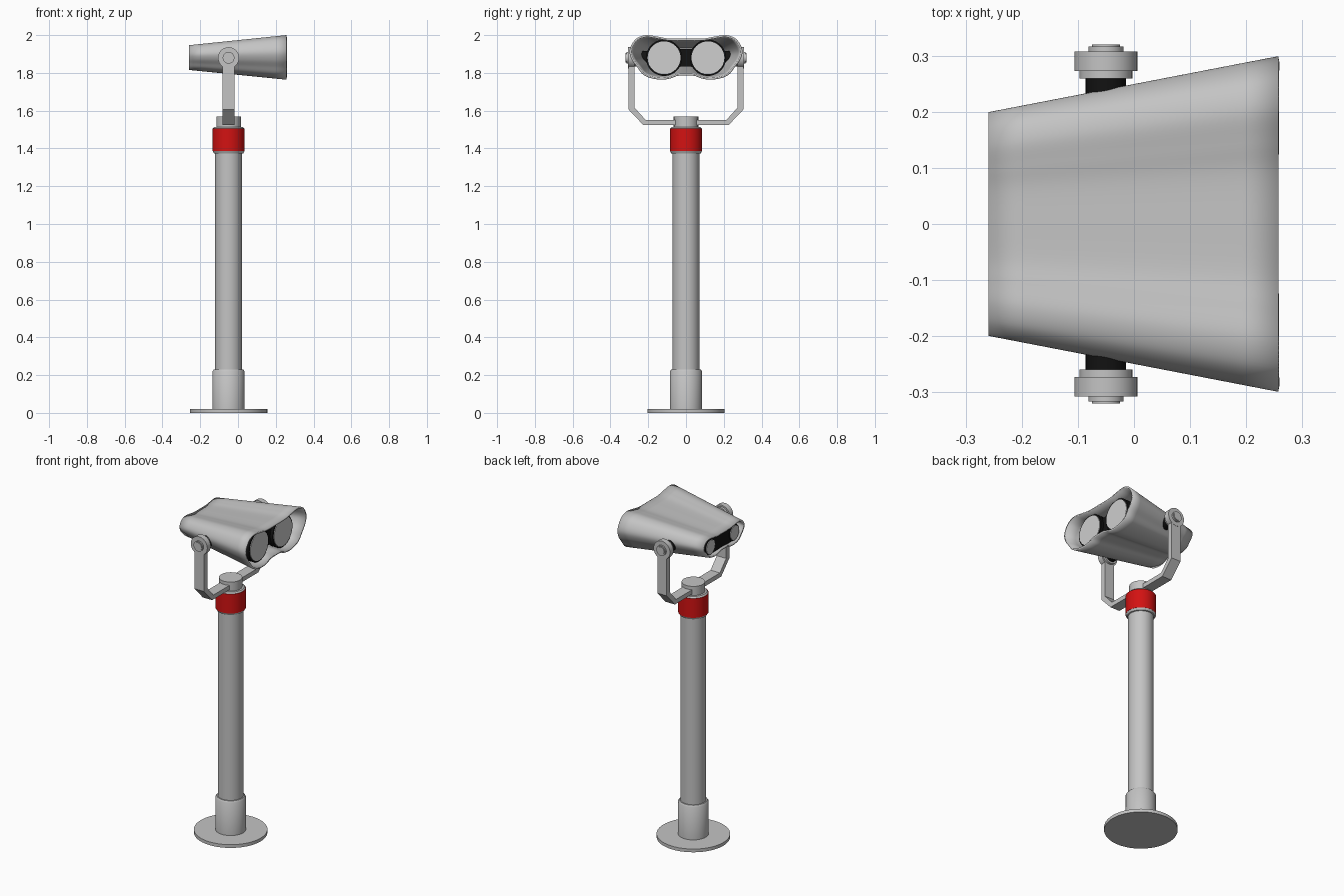
import bpy, bmesh, math
from mathutils import Vector, Matrix

if "Cube" in bpy.data.objects:
    bpy.data.objects.remove(bpy.data.objects["Cube"])

PX, PZ = -0.05, 1.88          # post axis x, pivot height


def mat(name, col):
    m = bpy.data.materials.new(name)
    m.diffuse_color = (*col, 1)
    m.use_nodes = True
    m.node_tree.nodes["Principled BSDF"].inputs["Base Color"].default_value = m.diffuse_color
    return m


GREY = mat("painted grey", (0.55, 0.55, 0.55))
RED = mat("red", (0.65, 0.006, 0.006))
BLACK = mat("black", (0.006, 0.006, 0.006))
GLASS = mat("lens glass", (0.62, 0.62, 0.62))


def finish(bm, name, m, smooth=True):
    bmesh.ops.recalc_face_normals(bm, faces=bm.faces)
    me = bpy.data.meshes.new(name)
    bm.to_mesh(me)
    bm.free()
    ob = bpy.data.objects.new(name, me)
    bpy.context.collection.objects.link(ob)
    me.materials.append(m)
    if smooth:
        bpy.ops.object.select_all(action='DESELECT')
        ob.select_set(True)
        bpy.context.view_layer.objects.active = ob
        bpy.ops.object.shade_smooth_by_angle(angle=math.radians(35))
    return ob


def lathe(name, m, profile, origin, axis=(0, 0, 1), n=48):
    """Closed solid of revolution from (radius, height) pairs along an axis."""
    rot = Vector((0, 0, 1)).rotation_difference(Vector(axis)).to_matrix()
    bm = bmesh.new()
    rings = []
    for r, h in profile:
        rings.append([bm.verts.new(rot @ Vector((r * math.cos(a), r * math.sin(a), h)) + Vector(origin))
                      for a in (2 * math.pi * i / n for i in range(n))])
    for a, b in zip(rings, rings[1:]):
        for i in range(n):
            j = (i + 1) % n
            bm.faces.new((a[i], a[j], b[j], b[i]))
    bm.faces.new(rings[0])
    bm.faces.new(rings[-1])
    return finish(bm, name, m)


def smooth_loop(pts, steps=6):
    """Closed Catmull-Rom loop through the points."""
    out, n = [], len(pts)
    for i in range(n):
        a, b, c, d = (Vector(pts[(i + k) % n]) for k in (-1, 0, 1, 2))
        for s in range(steps):
            t = s / steps
            out.append(0.5 * (2 * b + (c - a) * t + (2 * a - 5 * b + 4 * c - d) * t * t
                              + (3 * b - a - 3 * c + d) * t ** 3))
    return out


# Stand
O = (PX, 0, 0)
lathe("base_plate", GREY, [(0.205, 0), (0.205, 0.02)], O, n=64)
lathe("lower_sleeve", GREY, [(0.085, 0.02), (0.085, 0.22), (0.078, 0.23)], O)
lathe("post", GREY, [(0.0715, 0.2), (0.0715, 1.372), (0.078, 1.374), (0.084, 1.386)], O)
lathe("red_collar", RED, [(0.085, 1.386), (0.085, 1.505)], O)
lathe("top_stub", GREY, [(0.083, 1.505), (0.076, 1.513), (0.065, 1.514), (0.065, 1.57)], O)

# Fork: bent flat bar, outline in y-z, extruded along x
half = [(0.225, 1.523), (0.305, 1.607), (0.305, PZ), (0.273, PZ), (0.273, 1.616), (0.213, 1.55)]
outline = half + [(-y, z) for y, z in reversed(half)]
bm = bmesh.new()
f = bm.faces.new([bm.verts.new((PX - 0.032, y, z)) for y, z in outline])
ext = bmesh.ops.extrude_face_region(bm, geom=[f])
bmesh.ops.translate(bm, vec=(0.064, 0, 0), verts=[v for v in ext['geom'] if isinstance(v, bmesh.types.BMVert)])
finish(bm, "fork", GREY, smooth=False)

# Pivots on both sides
for s, side in ((1, "back"), (-1, "front")):
    o, ax = (PX, 0, PZ), (0, s, 0)
    lathe(side + "_pivot_disc", GREY, [(0.047, 0.259), (0.047, 0.273), (0.056, 0.273), (0.056, 0.307),
                                       (0.031, 0.307), (0.031, 0.316), (0.025, 0.316), (0.025, 0.32)], o, ax)
    lathe(side + "_pivot_shaft", BLACK, [(0.036, 0.15), (0.036, 0.26)], o, ax, 32)

# Housing: open flared shell lofted between two scaled sections (y, z about the pivot)
right = [(0.09, 0.102), (0.15, 0.112), (0.21, 0.12), (0.258, 0.105), (0.288, 0.07), (0.299, 0.03),
         (0.286, -0.012), (0.258, -0.05), (0.228, -0.088), (0.185, -0.108), (0.13, -0.116),
         (0.085, -0.11), (0.045, -0.096)]
section = smooth_loop([(0, 0.101)] + right + [(0, -0.094)] + [(-y, z) for y, z in reversed(right)])
bm = bmesh.new()
loops = []
N = 8
for k in range(N + 1):
    t = k / N
    sy, sz = 0.667 + 0.333 * t, 0.555 + 0.445 * t
    loops.append([bm.verts.new((-0.259 + 0.516 * t, p.x * sy, PZ + p.y * sz)) for p in section])
n = len(section)
for a, b in zip(loops, loops[1:]):
    for i in range(n):
        j = (i + 1) % n
        bm.faces.new((a[i], a[j], b[j], b[i]))
shell = finish(bm, "housing", GREY)
mod = shell.modifiers.new("wall", 'SOLIDIFY')
mod.thickness = 0.01
mod.offset = -1

# Binocular barrels with lenses at both ends
for s, side in ((1, "back"), (-1, "front")):
    o, ax = (0, s * 0.116, PZ), (1, 0, 0)
    lathe(side + "_barrel", BLACK, [(0.048, -0.247), (0.05, -0.2), (0.07, 0.03), (0.09, 0.17),
                                    (0.096, 0.18), (0.096, 0.222)], o, ax)
    lathe(side + "_front_lens", GLASS, [(0.087, 0.215), (0.087, 0.226)], o, ax)
    lathe(side + "_eyepiece", GLASS, [(0.042, -0.251), (0.042, -0.24)], o, ax)

# Bridge block between the barrels
bm = bmesh.new()
bmesh.ops.create_cube(bm, size=1, matrix=Matrix.Translation((-0.02, 0, PZ)) @ Matrix.Diagonal((0.45, 0.2, 0.092, 1)))
finish(bm, "bridge_block", BLACK, smooth=False)
